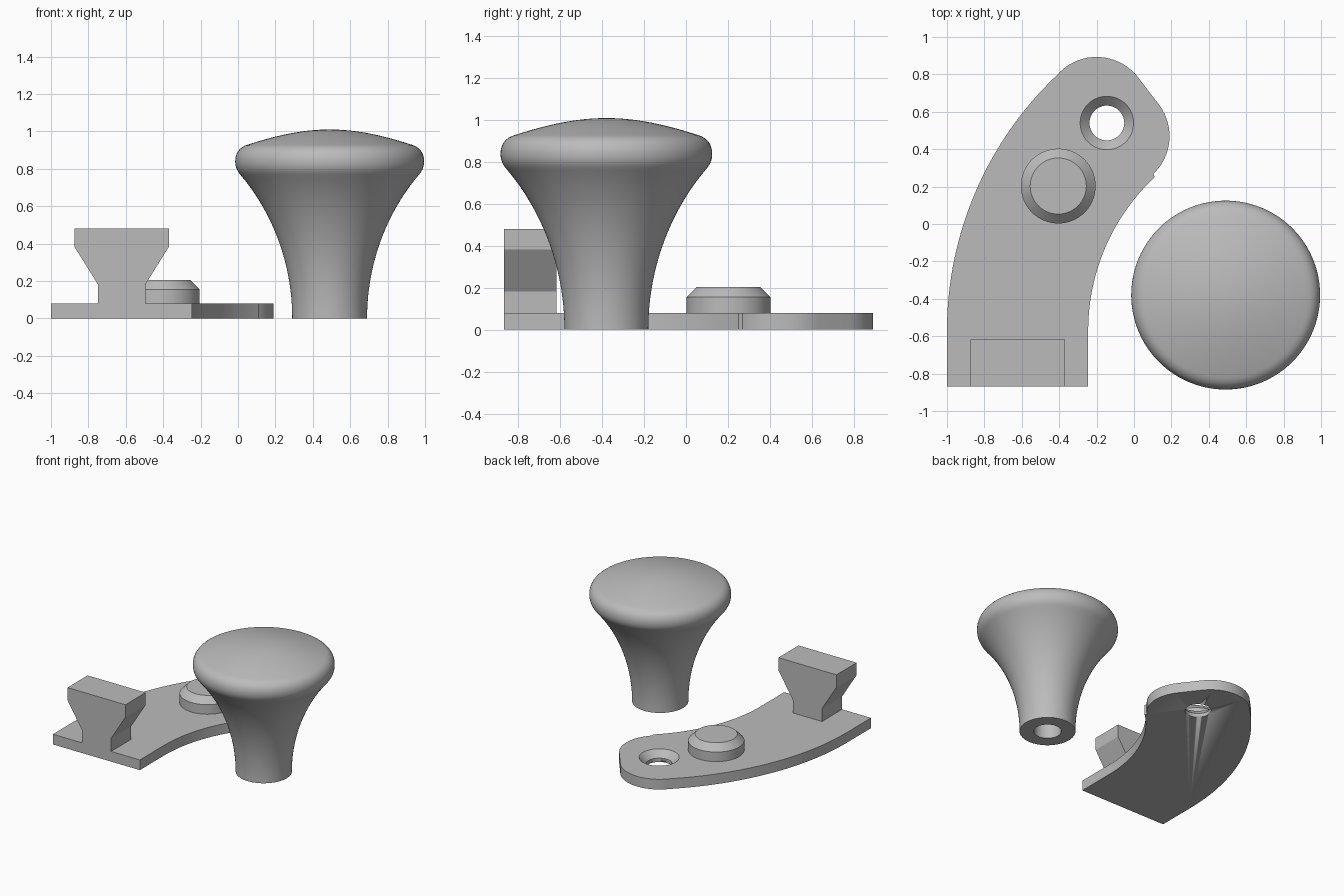
import bpy, bmesh, math
from mathutils import Vector
from mathutils.geometry import interpolate_bezier

if "Cube" in bpy.data.objects:
    bpy.data.objects.remove(bpy.data.objects["Cube"])

grey = bpy.data.materials.new("light_grey")
grey.diffuse_color = (0.5, 0.5, 0.5, 1)
grey.use_nodes = True
grey.node_tree.nodes["Principled BSDF"].inputs["Base Color"].default_value = grey.diffuse_color


def finish(name, bm, smooth=True):
    bmesh.ops.remove_doubles(bm, verts=bm.verts, dist=1e-5)
    bmesh.ops.recalc_face_normals(bm, faces=bm.faces)
    mesh = bpy.data.meshes.new(name)
    bm.to_mesh(mesh)
    bm.free()
    mesh.materials.append(grey)
    ob = bpy.data.objects.new(name, mesh)
    bpy.context.collection.objects.link(ob)
    if smooth:
        bpy.ops.object.select_all(action='DESELECT')
        ob.select_set(True)
        bpy.context.view_layer.objects.active = ob
        bpy.ops.object.shade_smooth_by_angle(angle=math.radians(30))
    return ob


def lathe(name, profile, centre, steps=96):
    """Spin (radius, z) points around a vertical axis."""
    bm = bmesh.new()
    vs = [bm.verts.new((r + centre[0], centre[1], z)) for r, z in profile]
    es = [bm.edges.new(p) for p in zip(vs, vs[1:])]
    bmesh.ops.spin(bm, geom=vs + es, cent=(*centre, 0), axis=(0, 0, 1),
                   angle=math.tau, steps=steps, use_duplicate=False)
    return finish(name, bm)


def extrude(name, points, offset, smooth=True):
    bm = bmesh.new()
    face = bm.faces.new([bm.verts.new(p) for p in points])
    new = bmesh.ops.extrude_face_region(bm, geom=[face])['geom']
    bmesh.ops.translate(bm, vec=offset,
                        verts=[v for v in new if isinstance(v, bmesh.types.BMVert)])
    return finish(name, bm, smooth)


def arc(cx, cy, r, a0, a1, n):
    angles = [math.radians(a0 + (a1 - a0) * i / n) for i in range(n + 1)]
    return [(cx + r * math.cos(a), cy + r * math.sin(a), 0) for a in angles]


def bezier(points, n):
    return [(p.x, p.y) for p in interpolate_bezier(*[Vector((*q, 0)) for q in points], n)]


# Knob: blind bore, flat foot, flared stem, rounded rim, shallow dome
knob = [(0, 0.5), (0.098, 0.5), (0.098, 0)]
knob += bezier([(0.2, 0), (0.2, 0.30), (0.31, 0.57), (0.475, 0.765)], 24)
knob += bezier([(0.475, 0.765), (0.495, 0.788), (0.505, 0.81), (0.505, 0.84)], 8)[1:]
knob += bezier([(0.505, 0.84), (0.505, 0.88), (0.485, 0.915), (0.44, 0.928)], 10)[1:]
knob += bezier([(0.44, 0.928), (0.31, 0.97), (0.16, 1.01), (0, 1.01)], 14)[1:]
lathe("knob", knob, (0.49, -0.38))

# Curved lever plate: two concentric sides and two rounded corners at the tip
outline = [(-1, -0.868, 0), (-0.245, -0.868, 0)]
outline += arc(0.88, -0.57, 1.125, 180, 133.2, 24)
outline += arc(-0.09, 0.47, 0.28, -46, 35, 16)
outline += arc(-0.2, 0.613, 0.28, 36, 135, 20)
outline += arc(0.88, -0.57, 1.88, 133.2, 180, 32)
plate = extrude("lever_plate", outline, (0, 0, 0.08))

# Countersunk screw hole
cutter = lathe("hole_cutter", [(0, -0.05), (0.093, -0.05), (0.093, 0.03),
                               (0.143, 0.08), (0.143, 0.15), (0, 0.15)], (-0.145, 0.54), 48)
cutter.hide_render = True
cutter.hide_viewport = True
cut = plate.modifiers.new("hole", 'BOOLEAN')
cut.operation = 'DIFFERENCE'
cut.solver = 'EXACT'
cut.object = cutter

# Chamfered round boss
lathe("round_boss", [(0, 0.08), (0.2, 0.08), (0.2, 0.155), (0.15, 0.205), (0, 0.205)],
      (-0.405, 0.203), 64)

# Flared block at the wide end
half = [(0.127, 0.08), (0.127, 0.182), (0.252, 0.382), (0.252, 0.48)]
section = half + [(-x, z) for x, z in reversed(half)]
extrude("flared_block", [(x - 0.622, -0.868, z) for x, z in section], (0, 0.25, 0), False)
